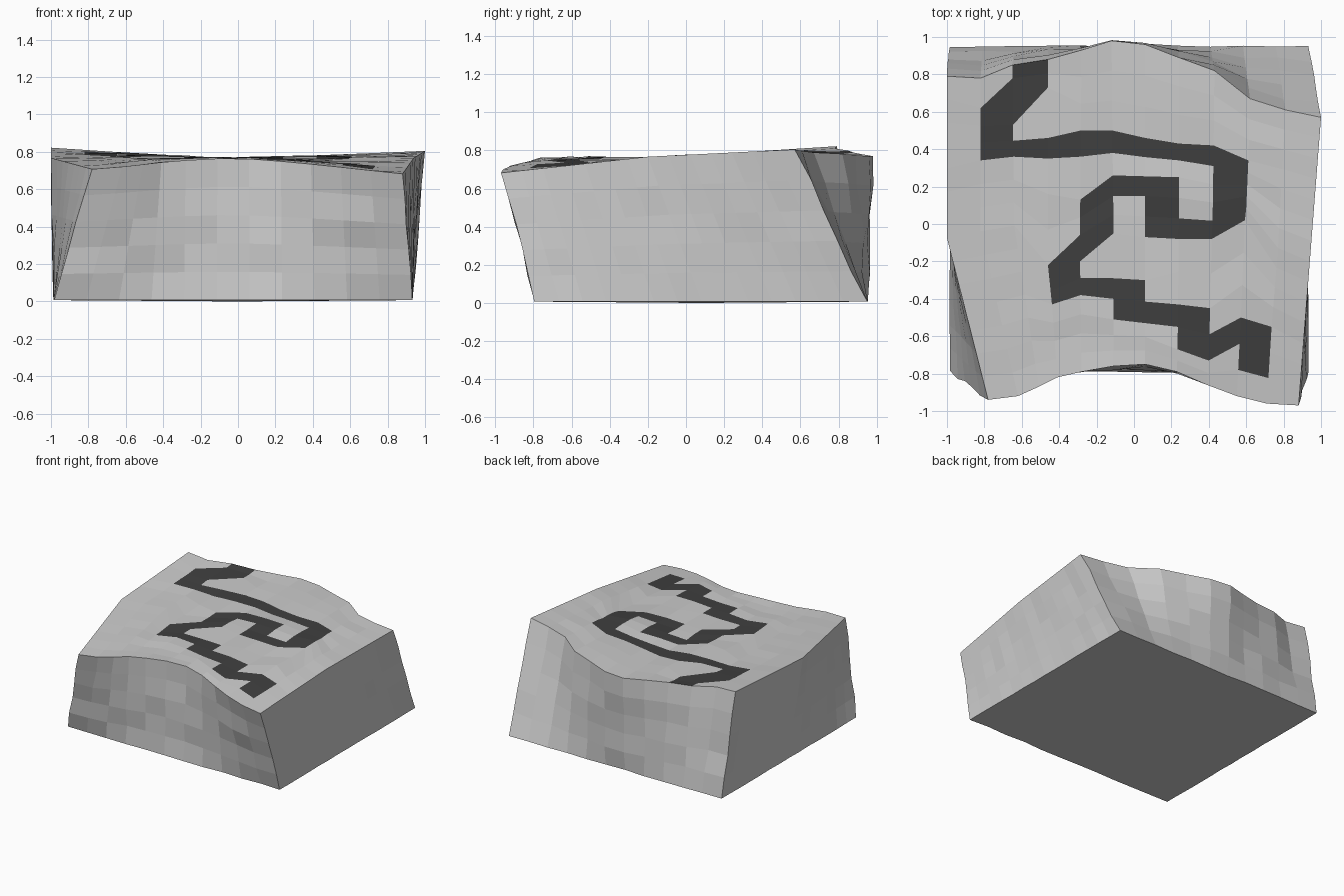
import bpy, random

if "Cube" in bpy.data.objects:
    bpy.data.objects.remove(bpy.data.objects["Cube"])

random.seed(4)
NX, NY, NZ = 11, 14, 5          # cells across, deep and down the sides

# x of the grid lines at the front edge, the middle and the back edge
X_FRONT = [-.78, -.62, -.51, -.41, -.28, -.11, .06, .23, .39, .55, .71, .88]
X_MID = [-1, -.82, -.64, -.46, -.29, -.11, .06, .24, .42, .60, .77, .94]
X_BACK = [-1, -.82, -.65, -.46, -.28, -.12, .06, .24, .43, .62, .81, 1]

# row: y along each grid line, interpolated between
Y_KEYS = [
    {0: -.94, 14: .79},
    {0: -.92, 10: .34, 13: .62, 14: .78},
    {0: -.87, 10: .36, 12: .53, 13: .78, 14: .85},
    {0: -.82, 4: -.43, 7: -.22, 10: .35, 11: .46, 12: .73, 14: .88},
    {0: -.79, 4: -.38, 6: -.20, 7: -.06, 9: .13, 10: .36, 11: .50, 14: .93},
    {0: -.76, 3: -.51, 5: -.29, 6: -.05, 8: .15, 9: .26, 11: .50, 14: .98},
    {0: -.75, 3: -.53, 5: -.30, 6: -.07, 8: .15, 9: .255, 11: .46, 14: .96},
    {0: -.79, 2: -.67, 4: -.43, 6: -.08, 9: .25, 11: .43, 14: .89},
    {0: -.86, 2: -.73, 4: -.45, 6: -.08, 10: .31, 11: .42, 14: .82},
    {0: -.92, 3: -.50, 6: .02, 11: .34, 14: .67},
    {0: -.96, 3: -.55, 14: .61},
    {0: -.97, 14: .57},
]

# winding path: column, first row, last row
PATH = [(9, 1, 2), (8, 2, 2), (7, 2, 3), (6, 3, 3), (5, 3, 4), (4, 4, 4),
        (3, 4, 6), (4, 6, 8), (5, 8, 8), (6, 6, 8), (7, 6, 6), (8, 6, 10),
        (1, 10, 12), (2, 12, 13)] + [(c, 10, 10) for c in range(1, 8)]
path_cells = {(c, r) for c, a, b in PATH for r in range(a, b + 1)}


def lerp(a, b, t):
    return a + (b - a) * t


def keyed(keys, v):
    rows = sorted(keys)
    for a, b in zip(rows, rows[1:]):
        if v <= b:
            return lerp(keys[a], keys[b], (v - a) / (b - a))


def top_point(i, j):
    if j <= 7:
        x = lerp(X_FRONT[i], X_MID[i], j / 7)
    else:
        x = lerp(X_MID[i], X_BACK[i], (j - 7) / 7)
    y = keyed(Y_KEYS[i], j)
    # twisted top: front corners drop, back corners rise
    u, v = i / NX * 2 - 1, j / NY * 2 - 1
    amount = .055 if v > 0 else (.06 if u < 0 else .085)
    if v > 0 and u > 0:
        amount = .038
    z = .767 + abs(u) ** 1.2 * amount * v
    if 0 < i < NX and 0 < j < NY:
        z += random.uniform(-.006, .006)
    return (x, y, z)


def make_object(name, verts, faces):
    used = sorted({k for f in faces for k in f})
    remap = {k: n for n, k in enumerate(used)}
    mesh = bpy.data.meshes.new(name)
    mesh.from_pydata([verts[k] for k in used], [],
                     [[remap[k] for k in f] for f in faces])
    mesh.update()
    obj = bpy.data.objects.new(name, mesh)
    bpy.context.collection.objects.link(obj)
    return obj


# Terrain top, split into ground cells and path cells
verts = [top_point(i, j) for j in range(NY + 1) for i in range(NX + 1)]


def idx(i, j):
    return j * (NX + 1) + i


block, path = [], []
for j in range(NY):
    for i in range(NX):
        quad = [idx(i, j), idx(i + 1, j), idx(i + 1, j + 1), idx(i, j + 1)]
        (path if (i, j) in path_cells else block).append(quad)

# Side walls running from the warped top edge to a near-square base
rim = ([(i, 0) for i in range(NX)] + [(NX, j) for j in range(NY)]
       + [(i, NY) for i in range(NX, 0, -1)] + [(0, j) for j in range(NY, 0, -1)])
rings = [[idx(i, j) for i, j in rim]]
for k in range(1, NZ + 1):
    t = k / NZ
    ring = []
    for i, j in rim:
        tx, ty, tz = verts[idx(i, j)]
        bx = lerp(-.985, .932, i / NX)
        by = lerp(-.79, .95, j / NY)
        wobble = .012 if k < NZ else .006
        dx = random.uniform(-wobble, wobble) * (.4 if i in (0, NX) else 0)
        dy = random.uniform(-wobble, wobble) if j in (0, NY) else 0
        z = lerp(tz, .007, t)
        ring.append(len(verts))
        verts.append((max(-1, lerp(tx, bx, t) + dx), lerp(ty, by, t) + dy, z))
    rings.append(ring)
n = len(rim)
for upper, lower in zip(rings, rings[1:]):
    for a in range(n):
        b = (a + 1) % n
        block.append([lower[a], lower[b], upper[b], upper[a]])

# Underside, dipping slightly to the ground in the middle
centre = len(verts)
verts.append((0, .08, 0))
for a in range(n):
    block.append([rings[-1][(a + 1) % n], rings[-1][a], centre])

make_object("ground_block", verts, block)
winding_path = make_object("winding_path", verts, path)

dark = bpy.data.materials.new("dark_path")
dark.diffuse_color = (.05, .05, .05, 1)
dark.use_nodes = True
dark.node_tree.nodes["Principled BSDF"].inputs["Base Color"].default_value = dark.diffuse_color
winding_path.data.materials.append(dark)
